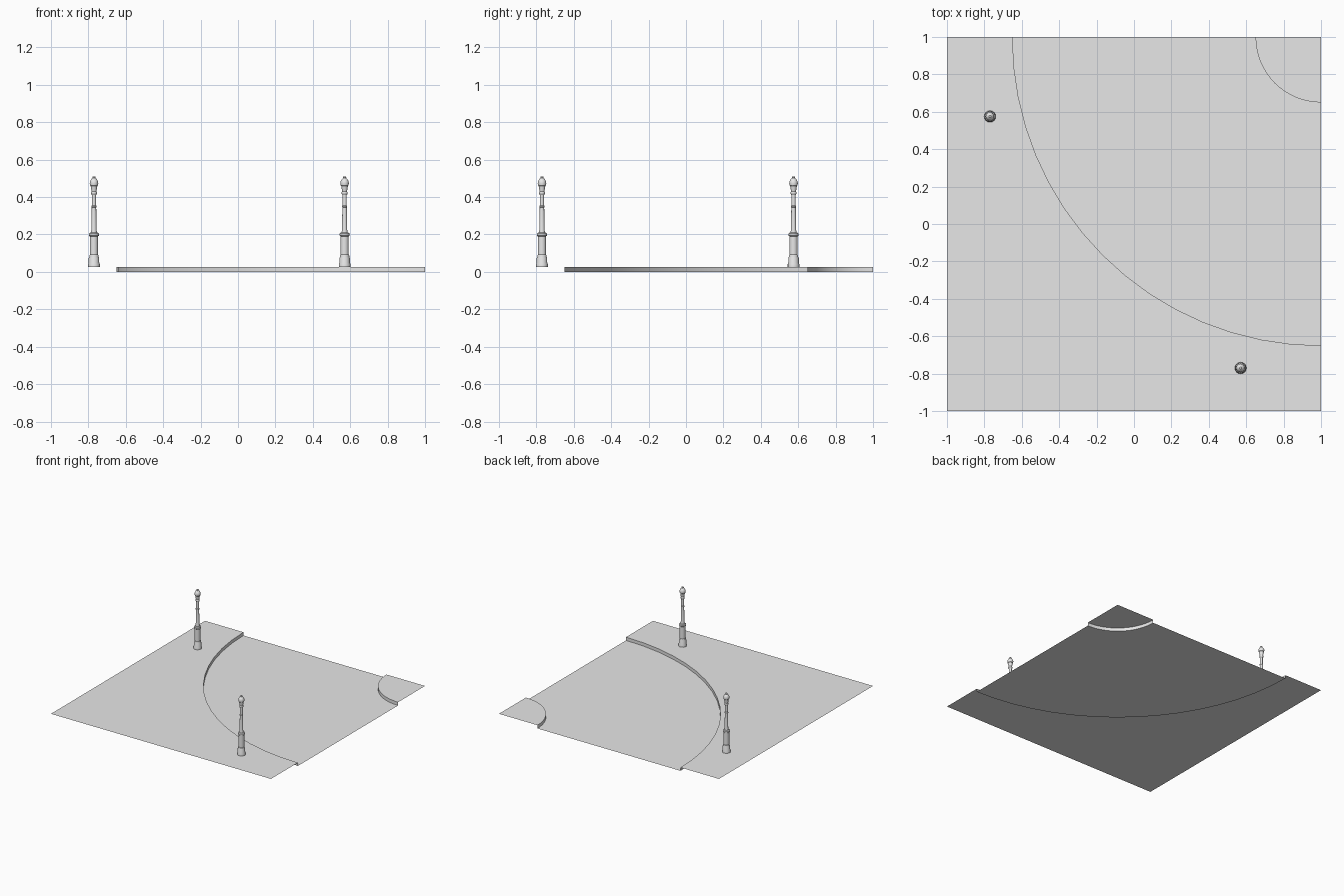
import bpy, math

cube = bpy.data.objects.get("Cube")
if cube:
    bpy.data.objects.remove(cube, do_unlink=True)

KERB = 0.027
STEPS = 16
R_IN, R_OUT = 0.35, 1.65

grey = bpy.data.materials.new("light_grey")
grey.use_nodes = True
colour = (0.8, 0.8, 0.8, 1)
grey.diffuse_color = colour
grey.node_tree.nodes["Principled BSDF"].inputs["Base Color"].default_value = colour


def make(name, verts, faces, smooth=None):
    mesh = bpy.data.meshes.new(name)
    mesh.from_pydata(verts, [], faces)
    mesh.materials.append(grey)
    obj = bpy.data.objects.new(name, mesh)
    bpy.context.collection.objects.link(obj)
    if smooth:
        bpy.ops.object.select_all(action="DESELECT")
        obj.select_set(True)
        bpy.context.view_layer.objects.active = obj
        bpy.ops.object.shade_smooth_by_angle(angle=math.radians(smooth))
    return obj


def arc(radius, z):
    """Quarter arc about the back left corner; None follows the tile's edge."""
    points = []
    for i in range(STEPS + 1):
        a = math.pi + i * math.pi / 2 / STEPS
        c, s = math.cos(a), math.sin(a)
        r = 2 / max(abs(c), abs(s)) if radius is None else radius
        points.append((1 + r * c, 1 + r * s, z))
    return points


def strip(name, inner, outer, smooth=None):
    n = len(inner)
    faces = [(i, n + i, n + i + 1, i + 1) for i in range(n - 1)]
    return make(name, inner + outer, faces, smooth)


# Road bend, kerbs and raised pavements
strip("road", arc(R_IN, 0), arc(R_OUT, 0))
strip("inner_kerb", arc(R_IN, KERB), arc(R_IN, 0), 30)
strip("outer_kerb", arc(R_OUT, 0), arc(R_OUT, KERB), 30)
strip("outer_pavement", arc(R_OUT, KERB), arc(None, KERB))
make("inner_pavement", [(1, 1, KERB)] + arc(R_IN, KERB),
     [(0, i, i + 1) for i in range(1, STEPS + 1)])


def lathe(name, profile, x, y, sides=16):
    verts = [(x + r * math.cos(2 * math.pi * k / sides),
              y + r * math.sin(2 * math.pi * k / sides), z)
             for r, z in profile for k in range(sides)]
    faces = []
    for j in range(len(profile) - 1):
        for k in range(sides):
            a, b = j * sides + k, j * sides + (k + 1) % sides
            faces.append((a, b, b + sides, a + sides))
    top = (len(profile) - 1) * sides
    faces.append(tuple(range(top, top + sides)))
    faces.append(tuple(reversed(range(sides))))
    return make(name, verts, faces, 30)


# Lamp post sections as (radius, height)
base = [(.031, KERB), (.031, .042), (.028, .05), (.028, .073), (.025, .08),
        (.025, .088), (.022, .092), (.022, .19), (.027, .194), (.027, .205),
        (.02, .21)]
shaft = [(.016, .21), (.014, .225), (.012, .345), (.014, .347),
         (.014, .353), (.011, .356), (.011, .415)]
lantern = [(.011, .41), (.016, .418), (.016, .425), (.013, .43),
           (.018, .46), (.021, .463), (.023, .474), (.021, .485),
           (.014, .497), (.008, .501), (.009, .506), (.006, .511)]

for side, x, y in (("right", -.77, .575), ("left", .57, -.77)):
    lathe(side + "_lamp_base", base, x, y)
    lathe(side + "_lamp_shaft", shaft, x, y)
    lathe(side + "_lamp_lantern", lantern, x, y)
